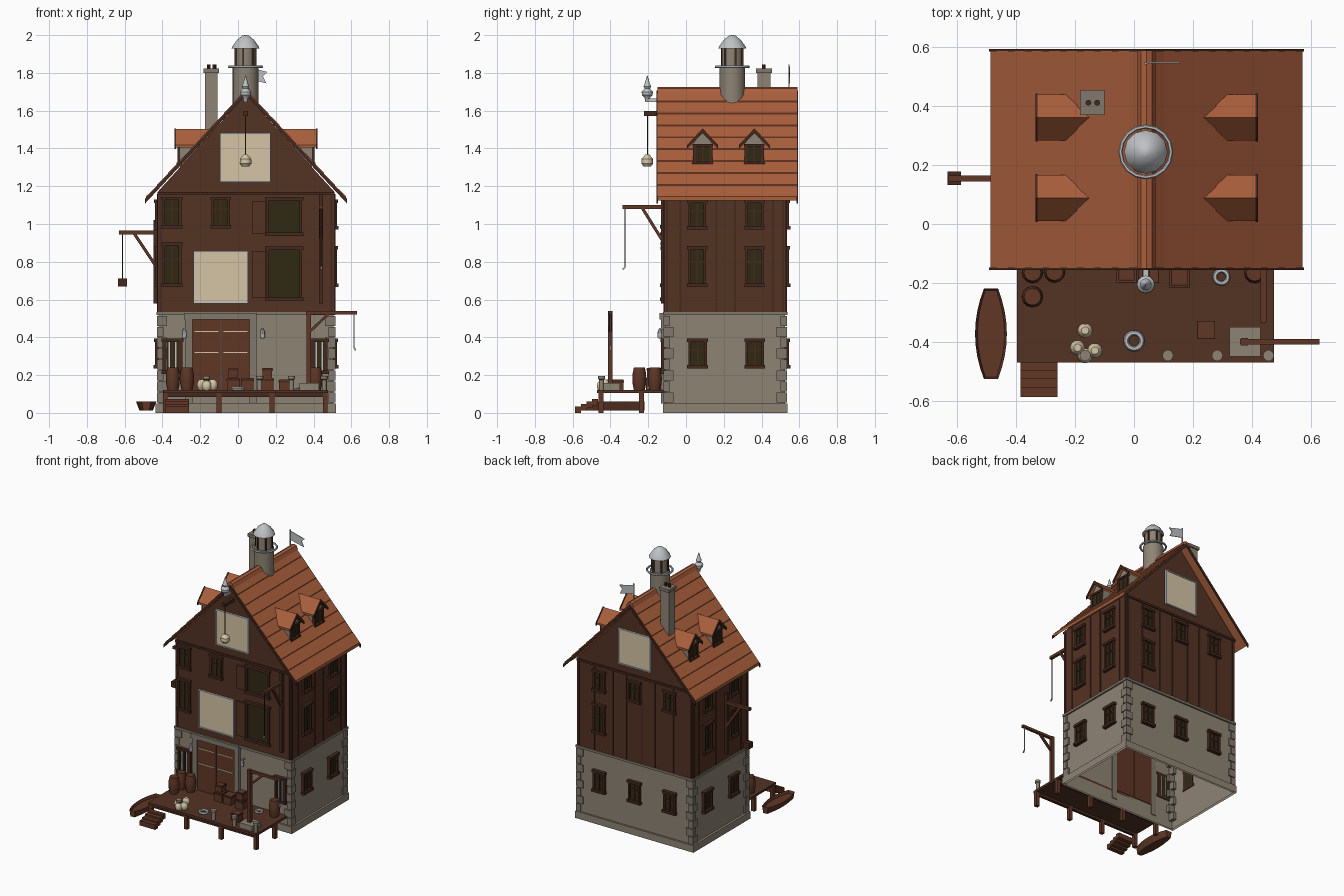
import bpy, bmesh, math
from mathutils import Vector

if "Cube" in bpy.data.objects:
    bpy.data.objects.remove(bpy.data.objects["Cube"])


def mat(name, r, g, b):
    m = bpy.data.materials.new(name)
    m.diffuse_color = (r, g, b, 1)
    m.use_nodes = True
    m.node_tree.nodes["Principled BSDF"].inputs["Base Color"].default_value = m.diffuse_color
    return m


ROOF = mat("orange_tile", .40, .115, .045)
WOOD = mat("dark_wall_wood", .088, .032, .017)
TRIM = mat("deep_brown_trim", .060, .022, .013)
OAK = mat("brown_oak", .115, .038, .019)
STONE = mat("warm_stone", .27, .23, .175)
QUOIN = mat("grey_stone", .22, .19, .15)
CREAM = mat("cream_cloth", .66, .56, .38)
METAL = mat("pale_metal", .52, .54, .56)
GLASS = mat("olive_glass", .030, .022, .007)
CX = .0425  # house axis


def finish(name, bm, m):
    bmesh.ops.remove_doubles(bm, verts=bm.verts, dist=1e-5)
    bmesh.ops.recalc_face_normals(bm, faces=bm.faces)
    me = bpy.data.meshes.new(name)
    bm.to_mesh(me)
    bm.free()
    me.materials.append(m)
    o = bpy.data.objects.new(name, me)
    bpy.context.collection.objects.link(o)
    return o


def loft(name, rings, m, close=True):
    """Skin a list of equal-length closed rings and cap the ends."""
    bm = bmesh.new()
    vs = [[bm.verts.new(p) for p in r] for r in rings]
    n = len(rings[0])
    for a, b in zip(vs, vs[1:]):
        for i in range(n):
            bm.faces.new((a[i], a[(i + 1) % n], b[(i + 1) % n], b[i]))
    if close:
        bm.faces.new(vs[0])
        bm.faces.new(vs[-1])
    return finish(name, bm, m)


def box(name, x0, x1, y0, y1, z0, z1, m):
    return loft(name, [[(x0, y0, z), (x1, y0, z), (x1, y1, z), (x0, y1, z)] for z in (z0, z1)], m)


def prism_y(name, pts, y0, y1, m):
    return loft(name, [[(x, y, z) for x, z in pts] for y in (y0, y1)], m)


def prism_x(name, pts, x0, x1, m):
    return loft(name, [[(x, y, z) for y, z in pts] for x in (x0, x1)], m)


def lathe(name, x, y, prof, m, n=12):
    rings = [[(x + r * math.cos(2 * math.pi * i / n), y + r * math.sin(2 * math.pi * i / n), z)
              for i in range(n)] for r, z in [(0, prof[0][1])] + prof + [(0, prof[-1][1])]]
    o = loft(name, rings, m, False)
    o.select_set(True)
    bpy.context.view_layer.objects.active = o
    return o


def ball(name, x, y, z, r, m, squash=1):
    return lathe(name, x, y, [(r * math.sin(a * math.pi / 6), z - r * squash * math.cos(a * math.pi / 6))
                              for a in range(1, 6)], m, 10)


def ring(name, x, y, z, R, r, m):
    return lathe(name, x, y, [(R + r * math.cos(a * math.pi / 3), z + r * math.sin(a * math.pi / 3))
                              for a in range(7)], m, 16) if R < 0 else torus(name, x, y, z, R, r, m)


def torus(name, x, y, z, R, r, m):
    bpy.ops.mesh.primitive_torus_add(location=(x, y, z), major_radius=R, minor_radius=r,
                                     major_segments=16, minor_segments=6)
    o = bpy.context.object
    o.name = name
    o.data.materials.append(m)
    return o


def beam(name, p, q, w, m):
    p, q = Vector(p), Vector(q)
    rot = (q - p).to_track_quat('Z', 'Y')
    corners = [rot @ Vector((a * w / 2, b * w / 2, 0)) for a, b in ((-1, -1), (1, -1), (1, 1), (-1, 1))]
    return loft(name, [[e + c for c in corners] for e in (p, q)], m)


def wall_box(name, face, u0, u1, d0, d1, z0, z1, m):
    """Box on a wall: u runs along the wall, d outwards from it."""
    if face in "FB":
        a, b = sorted((-.115 - d0, -.115 - d1) if face == "F" else (.53 + d0, .53 + d1))
        return box(name, u0, u1, a, b, z0, z1, m)
    a, b = sorted((.51 + d0, .51 + d1) if face == "R" else (-.425 - d0, -.425 - d1))
    return box(name, a, b, u0, u1, z0, z1, m)


def window(face, u0, u1, z0, z1, bars=1, cross=True):
    t = .014
    wall_box("window_glass", face, u0 + t, u1 - t, -.01, .004, z0 + t, z1 - t, GLASS)
    for a, b in ((u0, u0 + t), (u1 - t, u1)):
        wall_box("window_jamb", face, a, b, -.01, .014, z0, z1, TRIM)
    wall_box("window_head", face, u0 - .006, u1 + .006, -.01, .02, z1 - t, z1 + .004, TRIM)
    wall_box("window_sill", face, u0 - .006, u1 + .006, -.01, .022, z0 - .004, z0 + t, TRIM)
    for i in range(bars):
        u = u0 + (u1 - u0) * (i + 1) / (bars + 1)
        wall_box("window_bar", face, u - .004, u + .004, -.01, .011, z0 + t, z1 - t,
                 METAL if bars > 2 and i % 2 else TRIM)
    if cross:
        z = z0 + (z1 - z0) * .62
        wall_box("window_bar", face, u0 + t, u1 - t, -.01, .010, z - .003, z + .003, TRIM)


def hatch(face, u0, u1, z0, z1):
    wall_box("cream_panel", face, u0, u1, -.005, .008, z0, z1, CREAM)
    for a, b, c, d in ((u0, u0 + .008, z0, z1), (u1 - .008, u1, z0, z1),
                       (u0, u1, z0, z0 + .008), (u0, u1, z1 - .008, z1)):
        wall_box("panel_edge", face, a, b, -.005, .014, c, d, METAL)


# Stone storey: open-bottomed shell, plinth and corner stones
for nm, x0, x1, y0, y1, z0, z1 in (("stone_storey", -.42, .505, -.11, .525, 0, .53),
                                   ("plinth", -.437, .52, -.122, .538, 0, .05)):
    o = box(nm, x0, x1, y0, y1, z0, z1, STONE)
    bm = bmesh.new()
    bm.from_mesh(o.data)
    bmesh.ops.delete(bm, geom=[f for f in bm.faces if abs(f.normal.z) > .9 and (nm == "stone_storey" and
                     f.calc_center_median().z < .01 or nm == "plinth")], context='FACES')
    bm.to_mesh(o.data)
    bm.free()
for a, b, c, d in ((-.437, .52, -.122, -.11), (-.437, .52, .525, .538), (-.437, -.42, -.11, .525), (.505, .52, -.11, .525)):
    box("plinth_ledge", a, b, c, d, .045, .051, STONE)
for sx, x in ((1, -.43), (-1, .515)):
    for sy, y in ((1, -.12), (-1, .535)):
        for i in range(8):
            w = .055 if i % 2 else .035
            x0, x1 = sorted((x, x + sx * w))
            y0, y1 = sorted((y, y + sy * (.09 - w)))
            box("corner_stone", x0, x1, y0, y1, .055 + i * .058, .108 + i * .058, QUOIN)

# Timber storeys with gables
prism_y("timber_storeys", [(-.425, .53), (.51, .53), (.51, 1.17), (CX, 1.685), (-.425, 1.17)], -.115, .53, WOOD)
box("belt_trim", -.432, .517, -.122, .537, .518, .535, QUOIN)
for f in "FB":
    wall_box("gable_rail", f, -.425, .51, 0, .008, 1.155, 1.17, TRIM)
for f, us in (("F", (-.41, .495)), ("B", (-.41, -.27, -.12, -.02, .11, .22, .37, .495)),
              ("R", (-.10, -.03, .16, .26, .46, .515)), ("L", (-.10, -.03, .26, .46, .515))):
    for u in us:
        wall_box("wall_batten", f, u - .005, u + .005, 0, .005, .535, 1.16, TRIM)

# Stepped tile roof, ridge and barge boards
N, S, HALF, TOP = 9, 1.075, .53, 1.715
side = []
for i in range(N):
    a, b = HALF * i / N, HALF * (i + 1) / N
    side += [(a, TOP - S * a - (.005 if i else 0)), (b, TOP - S * b)]
right = [(CX + d, z) for d, z in side]
left = [(CX - d, z) for d, z in reversed(side[1:])]
prism_y("tile_roof", left + right + [(CX + HALF, TOP - S * HALF - .022), (CX, TOP - .028),
                                    (CX - HALF, TOP - S * HALF - .022)], -.15, .588, ROOF)
prism_y("ridge_cap", [(CX - .03, 1.690), (CX - .018, 1.717), (CX, 1.724), (CX + .018, 1.717), (CX + .03, 1.690)],
        -.152, .59, ROOF)
for y in (-.156, .586):
    for s in (-1, 1):
        prism_y("barge_board", [(CX, 1.708), (CX + s * .535, 1.708 - S * .535),
                                (CX + s * .535, 1.683 - S * .535), (CX, 1.683)], y, y + .008, TRIM)

# Four dormers
for s in (-1, 1):
    for y in (.088, .362):
        X = lambda d: CX + s * d
        prism_x("dormer_wall", [(y - .052, 1.29), (y + .052, 1.29), (y + .052, 1.425), (y, 1.485), (y - .052, 1.425)],
                X(.15), X(.35), STONE)
        for t in (-1, 1):
            prism_x("dormer_roof", [(y, 1.502), (y + t * .078, 1.418), (y + t * .078, 1.404), (y, 1.484)],
                    X(.14), X(.372), ROOF)
            prism_x("dormer_barge", [(y, 1.506), (y + t * .082, 1.418), (y + t * .082, 1.398), (y, 1.48)],
                    X(.37), X(.378), TRIM)
            box("dormer_jamb", *sorted((X(.34), X(.362))), *sorted((y + t * .036, y + t * .052)), 1.31, 1.42, TRIM)
        box("dormer_glass", *sorted((X(.34), X(.355))), y - .037, y + .037, 1.32, 1.415, GLASS)
        box("dormer_sill", *sorted((X(.34), X(.367))), y - .056, y + .056, 1.31, 1.325, TRIM)
        box("dormer_head", *sorted((X(.34), X(.363))), y - .054, y + .054, 1.41, 1.423, TRIM)
        box("dormer_bar", *sorted((X(.34), X(.36))), y - .004, y + .004, 1.32, 1.415, TRIM)

# Round roof turret with lantern and cone cap
lathe("turret", .04, .245, [(.068, 1.60), (.068, 1.83)], STONE, 16)
lathe("turret_lantern", .04, .245, [(.054, 1.83), (.054, 1.935)], STONE)
for i in range(6):
    a = i * math.pi / 3 + .3
    x, y = .04 + .055 * math.cos(a), .245 + .055 * math.sin(a)
    beam("lantern_post", (x, y, 1.83), (x, y, 1.935), .01, TRIM)
torus("turret_rail", .04, .245, 1.832, .086, .007, METAL)
lathe("turret_cap", .04, .245, [(.074, 1.928), (.07, 1.94), (.045, 1.975), (.018, 1.997), (.004, 2.0)], METAL)

# Chimney
box("chimney", -.175, -.108, .378, .447, 1.42, 1.80, STONE)
box("chimney_cap", -.183, -.1, .37, .456, 1.80, 1.822, QUOIN)
for x in (-.155, -.125):
    lathe("chimney_pot", x, .412, [(.01, 1.82), (.01, 1.845)], TRIM, 8)

# Weather flag and front finial
beam("flag_pole", (.04, .545, 1.70), (.04, .545, 1.845), .007, METAL)
prism_y("flag", [(.04, 1.835), (.155, 1.805), (.132, 1.782), (.15, 1.745), (.04, 1.77)], .545, .55, METAL)
beam("finial_bracket", (.04, -.15, 1.655), (.04, -.205, 1.655), .02, METAL)
lathe("finial", .04, -.205, [(.01, 1.645), (.014, 1.668), (.028, 1.682), (.03, 1.70), (.014, 1.718), (.02, 1.728),
                             (.013, 1.745), (.002, 1.785)], METAL)

# Gable hoist with hanging sack
beam("hoist_beam", (.04, -.11, 1.585), (.04, -.222, 1.585), .024, TRIM)
beam("hoist_rope", (.04, -.205, 1.58), (.04, -.205, 1.36), .005, OAK)
lathe("hoist_sack", .04, -.205, [(.02, 1.305), (.031, 1.32), (.03, 1.345), (.01, 1.368)], CREAM)

# Windows, hatches and shutters
hatch("F", -.095, .172, 1.222, 1.482)
hatch("F", -.235, .052, .58, .857)
hatch("B", -.09, .175, 1.222, 1.482)
for a, b, c, d in ((-.4, -.3, .98, 1.14), (-.14, -.042, .98, 1.14), (-.4, -.3, .67, .90)):
    window("F", a, b, c, d)
for c, d in ((.94, 1.138), (.597, .877)):
    window("F", .15, .34, c, d, 0, False)
    wall_box("shutter", "F", .075, .147, 0, .012, c + .01, d - .02, WOOD)
for f in "RL":
    for u in (.012, .315):
        window(f, u, u + .095, .975, 1.125)
        window(f, u, u + .095, .67, .88)
        window(f, u, u + .098, .24, .39)
for u in (-.29, -.005, .28):
    window("B", u, u + .095, .975, 1.125)
    window("B", u, u + .095, .24, .39)
window("B", .28, .375, .67, .88)
window("F", -.4, -.295, .21, .39, 5, False)
window("F", .385, .475, .21, .39, 5, False)

# Double door in its stone surround
for x0, x1 in ((-.24, -.093), (-.087, .06)):
    wall_box("door_leaf", "F", x0, x1, -.01, .008, .12, .5, OAK)
    for z in (.32, .43):
        wall_box("door_strap", "F", x0 + .01, x1 - .01, 0, .013, z - .003, z + .003, CREAM)
for x0, x1 in ((-.28, -.24), (.06, .097)):
    wall_box("door_pillar", "F", x0, x1, -.01, .018, .05, .5, QUOIN)
wall_box("door_lintel", "F", -.285, .1, -.01, .024, .495, .53, QUOIN)
for x in (-.285, .13):
    beam("lamp_arm", (x, -.11, .445), (x, -.14, .445), .008, METAL)
    lathe("wall_lamp", x, -.138, [(.008, .395), (.012, .40), (.012, .43), (.004, .448)], METAL, 8)

# Wall cranes: left side and front right
beam("crane_post", (-.437, .155, .58), (-.437, .155, 1.02), .02, TRIM)
beam("crane_arm", (-.43, .155, .955), (-.63, .155, .955), .02, OAK)
beam("crane_brace", (-.44, .155, .785), (-.55, .155, .95), .016, OAK)
beam("crane_rope", (-.612, .155, .95), (-.612, .155, .71), .005, TRIM)
box("crane_bucket", -.634, -.588, .132, .178, .67, .712, TRIM)
beam("front_crane_post", (.44, -.122, .58), (.44, -.122, 1.16), .022, TRIM)
beam("front_crane_arm", (.44, -.12, 1.09), (.44, -.335, 1.09), .02, OAK)
beam("front_crane_brace", (.44, -.12, .905), (.44, -.23, 1.082), .016, OAK)
beam("front_crane_rope", (.44, -.322, 1.085), (.44, -.322, .77), .005, TRIM)
beam("front_crane_hook", (.44, -.322, .772), (.44, -.335, .76), .008, METAL)

# Dock, posts and steps
box("dock_deck", -.398, .476, -.471, -.11, .104, .12, WOOD)
for y in (-.45, -.235):
    box("dock_beam", -.395, .473, y - .01, y + .01, .085, .104, TRIM)
    for x in (-.385, -.1, .18, .462):
        box("dock_post", x - .013, x + .013, y - .013, y + .013, 0, .105, OAK)
for i in range(4):
    box("dock_step", -.385, -.26, -.587 + i * .03, -.555 + i * .03, 0 if i == 0 else i * .013, .035 + i * .013, OAK)

# Rowing boat
rings = []
for i in range(9):
    t = i / 4 - 1
    w = .054 * (1 - .55 * t * t)
    rings.append([(-.486 + a * w, -.373 + t * .153, z) for a, z in ((-1, .06), (-.65, .012), (.65, .012), (1, .06))])
boat = loft("boat", rings, OAK)
bm = bmesh.new()
bm.from_mesh(boat.data)
top = [f for f in bm.faces if f.normal.z > .9]
bmesh.ops.inset_region(bm, faces=top, thickness=.008, depth=0)
bmesh.ops.translate(bm, vec=(0, 0, -.02), verts=list({v for f in top for v in f.verts}))
bm.to_mesh(boat.data)
bm.free()

# Dock crane on a stone foot
box("dock_crane_foot", .325, .43, -.45, -.35, .12, .158, STONE)
beam("dock_crane_post", (.375, -.4, .12), (.375, -.4, .54), .024, OAK)
beam("dock_crane_arm", (.36, -.4, .53), (.63, -.4, .53), .018, OAK)
beam("dock_crane_brace", (.38, -.4, .43), (.48, -.4, .525), .014, OAK)
beam("dock_crane_rope", (.613, -.4, .525), (.613, -.4, .35), .005, METAL)
beam("dock_crane_hook", (.613, -.4, .352), (.622, -.4, .33), .008, METAL)

# Dock goods: barrels, crates, sacks, coils and bollards
for x, y in ((-.345, -.165), (-.27, -.163), (-.345, -.247), (.41, -.165)):
    lathe("barrel", x, y, [(.029, .12), (.036, .155), (.037, .18), (.036, .205), (.029, .24)], OAK)
for x, y, z, h in ((-.025, -.165, .12, .032), (-.025, -.165, .188, .024), (.155, -.18, .12, .032),
                   (.155, -.18, .186, .026), (.245, -.36, .12, .028), (.05, -.165, .12, .032)):
    box("crate", x - h, x + h, y - h, y + h, z, z + 2 * h, OAK)
    box("crate_band", x - h - .003, x + h + .003, y - h - .003, y + h + .003, z + h * 1.5, z + h * 1.85, TRIM)
for x, y, z in ((-.192, -.42, .148), (-.133, -.43, .148), (-.166, -.362, .148), (-.166, -.447, .142)):
    ball("grain_sack", x, y, z, .026, CREAM, 1.25)
torus("rope_coil", 0, -.397, .13, .027, .009, METAL)
torus("rope_coil", .297, -.18, .13, .022, .008, METAL)
for x in (-.166, .115, .283, .457):
    lathe("bollard", x, -.447, [(.013, .12), (.013, .175), (.019, .18), (.019, .195)], STONE, 10)

bpy.ops.object.select_all(action='DESELECT')
for o in bpy.data.objects:
    if len(o.data.polygons) > 20:
        o.select_set(True)
        bpy.context.view_layer.objects.active = o
bpy.ops.object.shade_smooth_by_angle(angle=math.radians(37))
